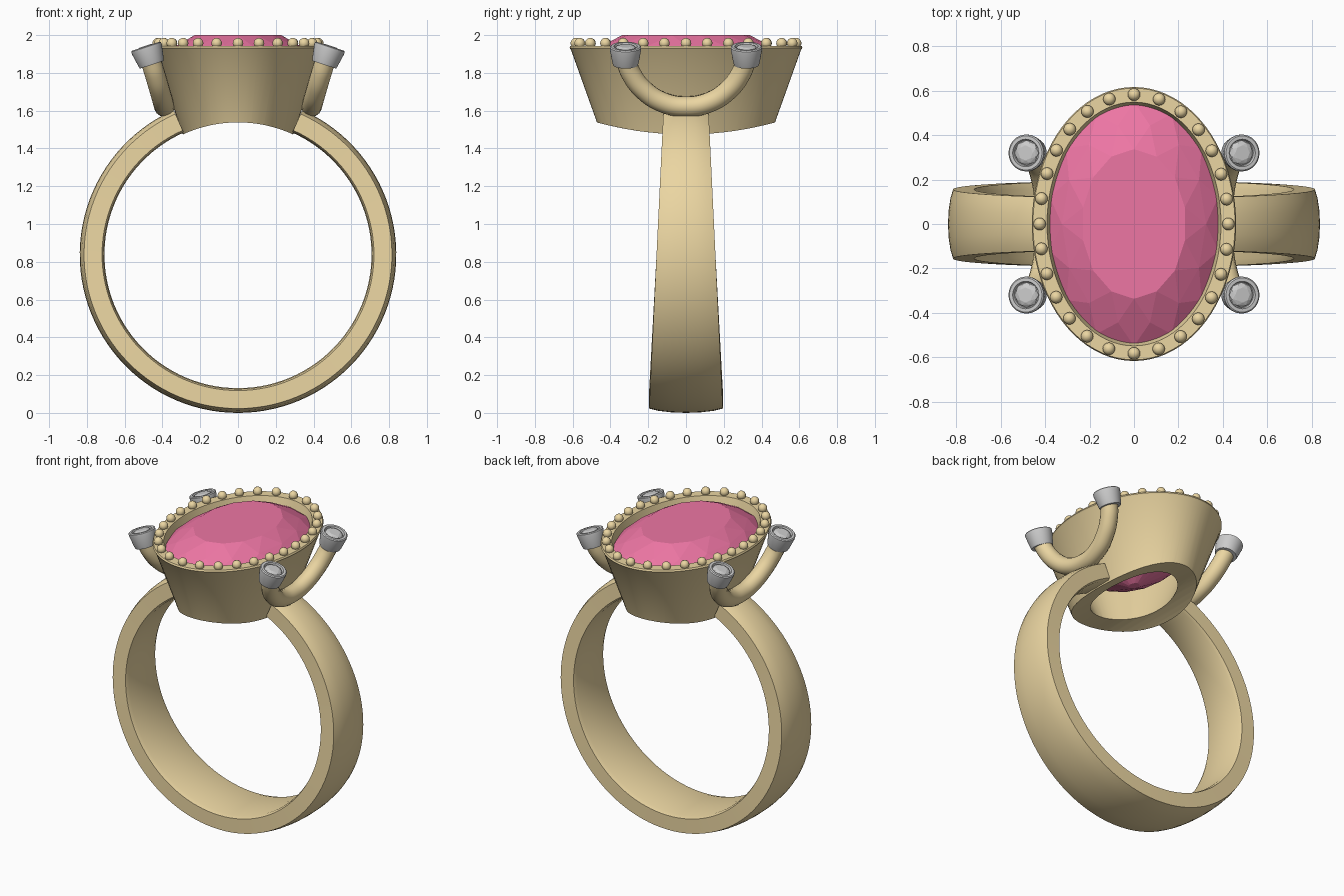
import bpy, bmesh, math
from mathutils import Vector, Matrix

if "Cube" in bpy.data.objects:
    bpy.data.objects.remove(bpy.data.objects["Cube"])

TAU = 2 * math.pi
CZ = 0.838  # height of the finger hole centre


def material(name, rgb):
    m = bpy.data.materials.new(name)
    m.diffuse_color = (*rgb, 1)
    m.use_nodes = True
    m.node_tree.nodes["Principled BSDF"].inputs["Base Color"].default_value = m.diffuse_color
    return m


GOLD = material("gold", (0.83, 0.67, 0.36))
RED = material("red_gem", (0.85, 0.18, 0.37))


def finish(bm, name, mat=None, smooth=True):
    bmesh.ops.recalc_face_normals(bm, faces=bm.faces)
    me = bpy.data.meshes.new(name)
    bm.to_mesh(me)
    bm.free()
    ob = bpy.data.objects.new(name, me)
    bpy.context.collection.objects.link(ob)
    if mat:
        me.materials.append(mat)
    if smooth:
        smooth_shade(ob)
    return ob


def smooth_shade(ob):
    bpy.ops.object.select_all(action='DESELECT')
    ob.select_set(True)
    bpy.context.view_layer.objects.active = ob
    bpy.ops.object.shade_smooth_by_angle(angle=math.radians(35))


def loft(bm, rings, closed=False, caps=True):
    """Skin a list of equally long vertex loops."""
    loops = [[bm.verts.new(p) for p in r] for r in rings]
    pairs = list(zip(loops, loops[1:]))
    if closed:
        pairs.append((loops[-1], loops[0]))
    n = len(loops[0])
    for a, b in pairs:
        for i in range(n):
            j = (i + 1) % n
            bm.faces.new((a[i], a[j], b[j], b[i]))
    if caps and not closed:
        bm.faces.new(loops[0])
        bm.faces.new(loops[-1])


def oval(a, b, z, n, off=0.0):
    return [(a * math.sin(TAU * (i + off) / n), b * math.cos(TAU * (i + off) / n), z)
            for i in range(n)]


# band: open hoop, convex outside, wider towards the bottom
section = [(-1, .72), (-1, .815), (-.75, .827), (-.4, .835), (0, .838), (.4, .835),
           (.75, .827), (1, .815), (1, .72), (.85, .711), (0, .707), (-.85, .711)]
rings = []
gap = math.radians(24)
for k in range(97):
    t = gap + (TAU - 2 * gap) * k / 96
    half = 0.197 - 0.049 * (CZ + 0.8 * math.cos(t))
    rings.append([(r * math.sin(t), u * half, CZ + r * math.cos(t)) for u, r in section])
bm = bmesh.new()
loft(bm, rings)
finish(bm, "band", GOLD)

# seat: oval tapered cup, hollow, trimmed by the finger hole
profile = [(.265, 1.40), (.453, 1.925), (.46, 1.932), (.455, 1.943), (.392, 1.943),
           (.375, 1.88), (.33, 1.86), (.20, 1.52), (.17, 1.40)]
bm = bmesh.new()
loft(bm, [oval(a, a + (.157 if z > 1.6 or a > .25 else .125), z, 80) for a, z in profile],
     closed=True)
seat = finish(bm, "seat", GOLD, smooth=False)
bm = bmesh.new()
bmesh.ops.create_cone(bm, cap_ends=True, segments=128, radius1=.70, radius2=.70, depth=2,
                      matrix=Matrix.Translation((0, 0, CZ)) @ Matrix.Rotation(math.pi / 2, 4, 'X'))
cutter = finish(bm, "seat_cutter", smooth=False)
cutter.hide_render = True
mod = seat.modifiers.new("trim", 'BOOLEAN')
mod.operation, mod.object, mod.solver = 'DIFFERENCE', cutter, 'EXACT'
bpy.context.view_layer.objects.active = seat
bpy.ops.object.modifier_apply(modifier=mod.name)
bpy.data.objects.remove(cutter)
smooth_shade(seat)

# centre gem: faceted oval stone
bm = bmesh.new()
for a, b, z, off in [(.235, .337, 2.0, 0), (.325, .455, 1.945, .5), (.39, .55, 1.89, 0),
                     (.385, .545, 1.87, 0), (.21, .30, 1.71, .5), (.03, .04, 1.60, .5)]:
    for p in oval(a, b, z, 14, off):
        bm.verts.new(p)
bmesh.ops.convex_hull(bm, input=bm.verts)
bmesh.ops.dissolve_limit(bm, angle_limit=.01, verts=bm.verts, edges=bm.edges)
finish(bm, "centre_gem", RED, smooth=False)

# beads: evenly spaced along the rim
path = [Vector(p) for p in oval(.425, .583, 1.957, 1400)]
lengths = [0]
for p, q in zip(path, path[1:] + path[:1]):
    lengths.append(lengths[-1] + (q - p).length)
bm = bmesh.new()
for k in range(28):
    i = next(i for i, s in enumerate(lengths) if s >= lengths[-1] * k / 28 - 1e-6)
    bmesh.ops.create_uvsphere(bm, u_segments=16, v_segments=10, radius=.028,
                              matrix=Matrix.Translation(path[i % 1400]))
finish(bm, "rim_beads", GOLD)

# prongs: U-shaped tilted tubes, each end carrying a small stone cup
cup_profile = [(.03, 0), (.066, 0), (.070, .012), (.083, .085), (.083, .098), (.077, .103),
               (.062, .103), (.057, .088)]
half_path = [(.39, 0, 1.622), (.396, .12, 1.643), (.415, .225, 1.71), (.44, .29, 1.795),
             (.465, .32, 1.875)]
for sx, side in ((1, "right"), (-1, "left")):
    pts = [(sx * x, -y, z) for x, y, z in half_path[:0:-1]]
    pts += [(sx * x, y, z) for x, y, z in half_path]
    cu = bpy.data.curves.new("prong_path", 'CURVE')
    cu.dimensions = '3D'
    cu.bevel_depth, cu.bevel_resolution, cu.resolution_u = .054, 6, 8
    cu.use_fill_caps = True
    sp = cu.splines.new('BEZIER')
    sp.bezier_points.add(len(pts) - 1)
    for bp, p in zip(sp.bezier_points, pts):
        bp.co = p
        bp.handle_left_type = bp.handle_right_type = 'AUTO'
    tmp = bpy.data.objects.new("prong_path", cu)
    bm = bmesh.new()
    bpy.context.collection.objects.link(tmp)
    bm.from_mesh(tmp.to_mesh())
    tmp.to_mesh_clear()
    bpy.data.objects.remove(tmp)
    finish(bm, side + "_prong", GOLD)

    for sy, end in ((1, "back"), (-1, "front")):
        place = (Matrix.Translation((sx * .456, sy * .32, 1.843))
                 @ Matrix.Rotation(sx * math.radians(18), 4, 'Y'))
        # cup
        bm = bmesh.new()
        loft(bm, [oval(r, r, z, 32) for r, z in cup_profile])
        bm.transform(place)
        finish(bm, f"{side}_{end}_cup")
        # small stone
        bm = bmesh.new()
        for r, z, off in ((.034, .106, 0), (.049, .100, .5), (.057, .090, 0), (.05, .08, 0)):
            for p in oval(r, r, z, 8, off):
                bm.verts.new(p)
        bmesh.ops.convex_hull(bm, input=bm.verts)
        bm.transform(place)
        finish(bm, f"{side}_{end}_stone", smooth=False)
